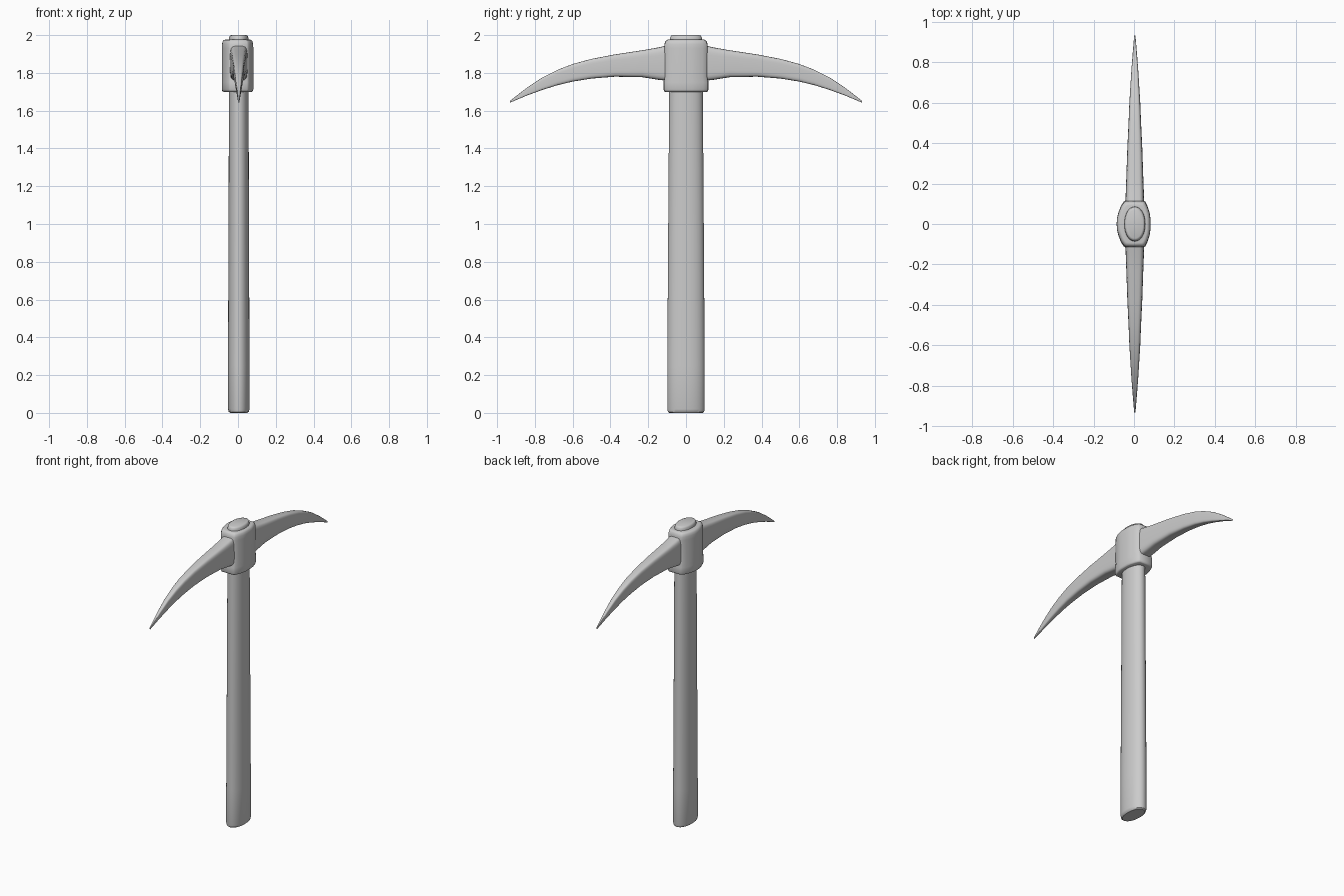
import bpy, bmesh, math

if "Cube" in bpy.data.objects:
    bpy.data.objects.remove(bpy.data.objects["Cube"])

CX = 0.004  # handle and spikes sit slightly off the collar's middle


def loft(name, rings, angle=35):
    """Skin a list of equal-length point rings and cap both ends."""
    bm = bmesh.new()
    vs = [[bm.verts.new(p) for p in r] for r in rings]
    n = len(vs[0])
    for a, b in zip(vs, vs[1:]):
        for i in range(n):
            j = (i + 1) % n
            bm.faces.new((a[i], a[j], b[j], b[i]))
    bm.faces.new(vs[0][::-1])
    bm.faces.new(vs[-1])
    bmesh.ops.recalc_face_normals(bm, faces=bm.faces)
    me = bpy.data.meshes.new(name)
    bm.to_mesh(me)
    bm.free()
    ob = bpy.data.objects.new(name, me)
    bpy.context.collection.objects.link(ob)
    bpy.ops.object.select_all(action='DESELECT')
    ob.select_set(True)
    bpy.context.view_layer.objects.active = ob
    bpy.ops.object.shade_smooth_by_angle(angle=math.radians(angle))
    return ob


def superellipse(rx, ry, power, n=32):
    pts = []
    for i in range(n):
        t = 2 * math.pi * i / n
        c, s = math.cos(t), math.sin(t)
        pts.append((math.copysign(abs(c) ** (2 / power), c) * rx,
                    math.copysign(abs(s) ** (2 / power), s) * ry))
    return pts


# Handle: oval shaft, slightly tapered, rounded at both ends
handle = [(0, .046, .088), (.006, .053, .096), (.02, .057, .099), (.25, .057, .099),
          (1.0, .054, .094), (1.7, .052, .089), (1.975, .052, .086),
          (1.99, .050, .083), (1.997, .046, .078), (2.0, .040, .071)]
loft("handle", [[(x + CX, y, z) for x, y in superellipse(rx, ry, 2.1)]
                for z, rx, ry in handle])

# Collar: bulged block with flat ends, one cheek rounder than the other
half = [(.081, 0), (.081, .03), (.077, .057), (.066, .09), (.056, .109), (.048, .116),
        (0, .118), (-.042, .116), (-.051, .109), (-.064, .09), (-.077, .057),
        (-.084, .03), (-.086, 0)]
outline = half + [(x, -y) for x, y in half[-2:0:-1]]
collar = [(1.70, .90, .93), (1.703, .96, .98), (1.712, 1, 1.01), (1.75, 1, 1.01),
          (1.78, 1, .96), (1.93, 1, .98), (1.952, .99, .97), (1.966, .95, .93),
          (1.974, .87, .87), (1.976, .78, .80)]
loft("collar", [[(x * sx, y * sy, z) for x, y in outline] for z, sx, sy in collar], 50)

# Spikes: rounded rectangular section sweeping down to a point (y, bottom, top, half width)
spike = [(.06, 1.755, 1.952, .047), (.115, 1.760, 1.942, .046), (.15, 1.764, 1.934, .045),
         (.23, 1.777, 1.920, .042), (.375, 1.780, 1.898, .037), (.5, 1.770, 1.874, .031),
         (.6, 1.754, 1.847, .027), (.68, 1.735, 1.816, .022), (.76, 1.710, 1.776, .017),
         (.84, 1.681, 1.723, .011), (.90, 1.656, 1.677, .006), (.933, 1.642, 1.651, .003)]
for side, label in ((1, "back_spike"), (-1, "front_spike")):
    loft(label, [[(x + CX, side * y, (lo + hi) / 2 + z)
                  for x, z in superellipse(w, (hi - lo) / 2, 4.5)]
                 for y, lo, hi, w in spike], 50)
